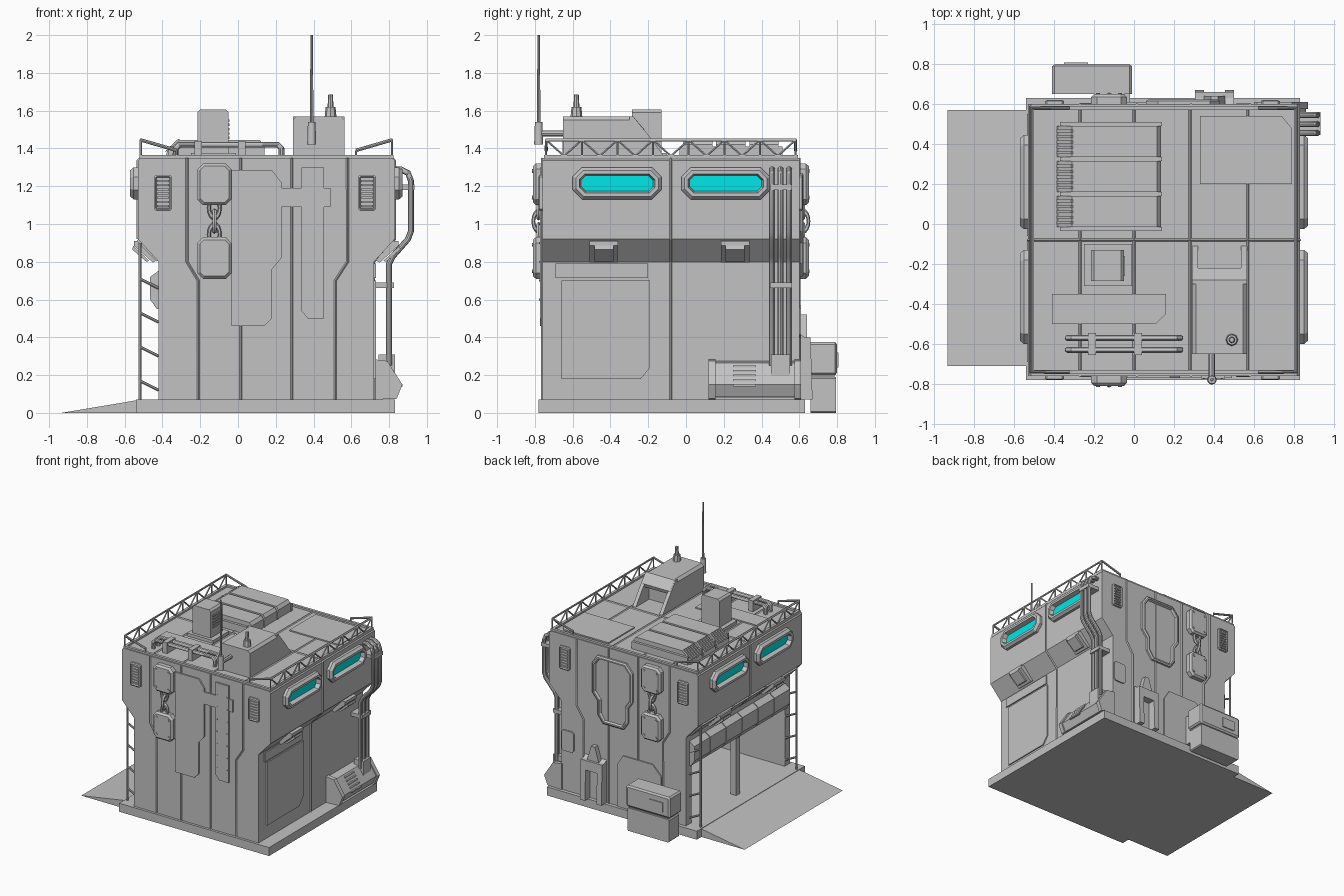
import bpy, bmesh, math

if "Cube" in bpy.data.objects:
    bpy.data.objects.remove(bpy.data.objects["Cube"])


def material(name, rgb):
    m = bpy.data.materials.new(name)
    m.use_nodes = True
    m.diffuse_color = (*rgb, 1)
    m.node_tree.nodes["Principled BSDF"].inputs["Base Color"].default_value = (*rgb, 1)
    return m


GREY = material("wall grey", (.545, .545, .545))
CYAN = material("window cyan", (.0, .82, .82))


def prism(name, axis, pts, a, b, insets=(), cap=None):
    """Extrude a profile along an axis; inset the end face at b in (width, depth) steps."""
    order = {"x": lambda u, v, d: (d, u, v), "y": lambda u, v, d: (u, d, v),
             "z": lambda u, v, d: (u, v, d)}[axis]
    bm = bmesh.new()
    ends = [[bm.verts.new(order(u, v, d)) for u, v in pts] for d in (a, b)]
    bm.faces.new(ends[0])
    end = bm.faces.new(ends[1])
    for i in range(len(pts)):
        j = (i + 1) % len(pts)
        bm.faces.new((ends[0][i], ends[0][j], ends[1][j], ends[1][i]))
    bmesh.ops.recalc_face_normals(bm, faces=bm.faces[:])
    for width, depth in insets:
        bmesh.ops.inset_region(bm, faces=[end], thickness=width, depth=depth)
    if cap:
        end.material_index = 1
    me = bpy.data.meshes.new(name)
    bm.to_mesh(me)
    bm.free()
    me.materials.append(GREY)
    if cap:
        me.materials.append(cap)
    ob = bpy.data.objects.new(name, me)
    bpy.context.collection.objects.link(ob)
    return ob


def octagon(u0, u1, v0, v1, c):
    return [(u0 + c, v0), (u1 - c, v0), (u1, v0 + c), (u1, v1 - c),
            (u1 - c, v1), (u0 + c, v1), (u0, v1 - c), (u0, v0 + c)]


def box(name, x0, x1, y0, y1, z0, z1):
    return prism(name, "z", [(x0, y0), (x1, y0), (x1, y1), (x0, y1)], z0, z1)


def tubes(name, paths, r, res=2):
    cu = bpy.data.curves.new(name, "CURVE")
    cu.dimensions = "3D"
    cu.bevel_depth, cu.bevel_resolution, cu.use_fill_caps = r, res, True
    for path in paths:
        sp = cu.splines.new("POLY")
        sp.points.add(len(path) - 1)
        for p, co in zip(sp.points, path):
            p.co = (*co, 1)
    cu.materials.append(GREY)
    ob = bpy.data.objects.new(name, cu)
    bpy.context.collection.objects.link(ob)
    bpy.ops.object.select_all(action="DESELECT")
    ob.select_set(True)
    bpy.context.view_layer.objects.active = ob
    bpy.ops.object.convert(target="MESH")
    bpy.ops.object.shade_smooth_by_angle()


def cyl(name, x, y, z0, z1, r0, r1, n=12):
    bpy.ops.mesh.primitive_cone_add(vertices=n, radius1=r0, radius2=r1, depth=z1 - z0,
                                    location=(x, y, (z0 + z1) / 2))
    ob = bpy.context.object
    ob.name = name
    ob.data.materials.append(GREY)
    bpy.ops.object.shade_smooth_by_angle()


# Wall positions: s picks the side, d is the distance out from the wall
def X(s, d=0):
    return .15 + s * (.68 + d)


def Y(s, d=0):
    return -.08 + s * (.68 + d)


# Body with a stepped section and an open garage hall on the -x side
half = [(.57, .05), (.57, .8), (.68, .92), (.68, 1.335), (.665, 1.35)]
outline = [(.15 + u, z) for u, z in half] + [(.15 - u, z) for u, z in reversed(half)]
body = prism("body", "y", outline, Y(-1), Y(1))
cutter = box("hall_cutter", -.6, .6, -.69, .53, .02, .56)
cutter.hide_render = True
cutter.hide_viewport = True
mod = body.modifiers.new("hall", "BOOLEAN")
mod.object, mod.operation, mod.solver = cutter, "DIFFERENCE", "EXACT"
box("door_post", -.42, -.37, -.105, -.055, .06, .57)
box("base", -.54, .83, -.78, .63, 0, .07)
prism("ramp", "y", [(-.935, 0), (-.53, 0), (-.53, .068)], -.71, .57)

# Roof rim and seams
for s in (-1, 1):
    box("roof_rim_side", *sorted((X(s, -.008), X(s, -.03))), Y(-1, -.008), Y(1, -.008), 1.33, 1.365)
    box("roof_rim_end", X(-1, -.008), X(1, -.008), *sorted((Y(s, -.008), Y(s, -.03))), 1.33, 1.365)
roof = [[(x, -.75, 1.35), (x, .59, 1.35)] for x in (-.27, 0, .28, .57)]
tubes("roof_seams", roof + [[(-.52, -.08, 1.35), (.82, -.08, 1.35)]], .007, 0)
walls = []
for s in (-1, 1):
    y = Y(s)
    walls += [[(x, y, .07), (x, y, 1.35)] for x in (.015, .285)]
    walls += [[(x, y, .07), (x, y, .7), (x + k, y, .8), (x + k, y, 1.35)]
              for x, k in ((-.21, -.06), (.515, .065))]
walls.append([(.15 + u, -.08, z) for u, z in half])
walls.append([(.15 - u, -.08, z) for u, z in half[2:]])
tubes("wall_seams", walls, .007, 0)

# Long windows and slope lamps on both sides
for s in (-1, 1):
    for y in (-.6, -.025):
        prism("window", "x", octagon(y, y + .47, 1.13, 1.3, .05), X(s, -.01), X(s, .022),
              [(.018, .02), (.02, 0), (.01, -.035)], CYAN)
    for y in (-.51, .185):
        def slope(pts):
            return [(.15 + s * u, z) for u, z in pts]
        prism("slope_lamp", "y", slope([(.58, .81), (.6, .795), (.7, .885), (.7, .91), (.67, .91)]),
              y, y + .15)
        prism("lamp_face", "y", slope([(.62, .805), (.635, .8), (.71, .865), (.705, .885)]),
              y + .025, y + .125)

# Front and back: chained plates and louvred vents
for s in (-1, 1):
    for z in (.71, 1.1):
        prism("lock_plate", "y", octagon(-.215, -.035, z, z + .22, .03), Y(s, -.01), Y(s, .035),
              [(.015, .015)])
        tubes("lock_bolts", [[(x, Y(s, .03), z + h), (x, Y(s, .055), z + h)]
                             for x in (-.18, -.07) for h in (.04, .18)], .01)
    for i, z in enumerate((.945, 1.015, 1.085)):
        bpy.ops.mesh.primitive_torus_add(major_segments=16, minor_segments=6, major_radius=.038,
            minor_radius=.013, location=(-.125, Y(s, .02), z),
            rotation=(math.pi / 2, 0, math.pi / 2 * (i % 2)))
        link = bpy.context.object
        link.name = "chain_link"
        link.scale = (.75, 1.3, 1)
        link.data.materials.append(GREY)
        bpy.ops.object.shade_smooth_by_angle()
    for x in (-.445, .635):
        prism("vent", "y", octagon(x, x + .095, 1.07, 1.26, .01), Y(s, -.01), Y(s, .015),
              [(.01, .005), (.005, -.012)])
        for i in range(7):
            z = 1.09 + i * .022
            box("vent_slat", x + .015, x + .08, *sorted((Y(s), Y(s, .016))), z, z + .011)

# Front panels
prism("front_panel", "y", [(-.035, .46), (.14, .46), (.18, .5), (.18, .76), (.23, .82),
      (.23, 1.22), (.18, 1.285), (-.035, 1.285)], Y(-1), Y(-1, .012))
box("front_bracket", .225, .49, Y(-1, .01), Y(-1), 1.09, 1.19)
prism("rivet_strip", "y", [(.335, .54), (.37, .5), (.455, .5), (.455, 1.3), (.335, 1.3)],
      Y(-1), Y(-1, .014))
tubes("strip_rivets", [[(x, Y(-1, .01), z / 10), (x, Y(-1, .017), z / 10)]
                       for x in (.35, .44) for z in range(6, 13)], .005)

# Back: tapered hatch, service gate, small plate and utility crate
prism("back_hatch", "y", [(.14, .72), (.33, .72), (.38, .79), (.38, .9), (.43, .96), (.43, 1.2),
      (.38, 1.27), (.12, 1.27), (.06, 1.2), (.06, .96), (.1, .9), (.1, .78)], Y(1), Y(1, .015),
      [(.012, .008), (.012, 0), (.008, -.018)])
for x in (.305, .455):
    prism("gate_leg", "x", [(.6, .07), (.67, .07), (.66, .38), (.6, .42)], x, x + .045)
box("gate_top", .305, .5, .6, .66, .32, .4)
prism("gate_cap", "y", [(.35, .4), (.455, .4), (.42, .52), (.385, .52)], .6, .64)
prism("back_plate", "y", octagon(.6, .71, .4, .57, .015), Y(1), Y(1, .01))
prism("back_low_panel", "y", [(-.2, .07), (.2, .07), (.2, .42), (.15, .5), (-.12, .5), (-.2, .42)],
      Y(1), Y(1, .01))
prism("crate_lower", "y", octagon(-.4, -.02, 0, .19, .008), .66, .795)
prism("crate_upper", "y", octagon(-.41, -.01, .2, .375, .012), .65, .79, [(.015, .01)])
box("crate_core", -.39, -.03, .66, .785, .18, .21)
box("crate_label", -.35, -.23, .79, .808, .24, .32)
box("crate_duct", -.18, -.02, .59, .66, .08, .33)

# Plates on the +x wall
prism("side_panel", "x", [(-.66, .18), (-.24, .18), (-.19, .24), (-.19, .7), (-.66, .7)], .72, .73)
box("side_strip", .72, .73, -.69, -.2, .715, .79)

# Ground machine with grille, and the triple pipe above it
prism("machine", "y", [(.71, .08), (.83, .085), (.86, .15), (.785, .265), (.71, .275)], .12, .61)
for y in (.12, .575):
    prism("machine_end", "y", [(.71, .07), (.84, .075), (.87, .15), (.79, .275), (.71, .285)],
          y, y + .035)
for i in range(5):
    z = .14 + i * .025
    x = .863 - (z - .14) * .64
    box("machine_slat", x - .04, x + .008, .25, .37, z, z + .012)
tubes("wall_pipes", [[(.8, y, .25), (.8, y, .79), (.82, y, .83), (.9, y, .92), (.915, y, .96),
                      (.915, y, 1.23), (.9, y, 1.27), (.86, y, 1.29), (.8, y, 1.29)]
                     for y in (.455, .5, .545)], .016, res=3)
box("pipe_foot", .745, .83, .45, .55, .19, .31)
box("pipe_clamp_low", .71, .825, .445, .56, .66, .69)
box("pipe_clamp_high", .82, .935, .445, .56, 1.18, 1.21)

# Awning over the garage and side lattices
for i in range(6):
    y = -.7 + i * .21
    prism("awning_segment", "y", [(-.41, .76), (-.465, .72), (-.465, .6), (-.43, .55), (-.41, .55)],
          y + .004, y + .206)
    prism("slope_panel", "y", [(-.425, .81), (-.43, .8), (-.537, .91), (-.525, .92)], y + .01, y + .2)
lattice = []
for y in (-.7, .55):
    lattice.append([(-.52, y, .05), (-.52, y, .9)])
    lattice += [[(-.52, y, z + .05), (-.42, y, z)] for z in (.12, .3, .48, .66)]
tubes("side_lattice", lattice, .008)

# Roof railings with truss bars and sloping returns
rails, bars = [], []
for s in (-1, 1):
    x = X(s, -.015)
    rails.append([(x - s * .19, Y(-1, -.02), 1.39), (x, Y(-1, -.02), 1.445),
                  (x, Y(1, -.02), 1.445), (x - s * .19, Y(1, -.02), 1.39)])
    n = 14
    for i in range(n):
        y0, y1 = (Y(-1, -.02) + 1.32 * k / n for k in (i, i + 1))
        z0, z1 = (1.36, 1.445) if i % 2 else (1.445, 1.36)
        bars.append([(x, y0, z0), (x, y1, z1)])
        if i % 2:
            bars.append([(x, y1, 1.35), (x, y1, 1.445)])
    for t in (-1, 1):
        bars.append([(x, Y(t, -.02), 1.3), (x, Y(t, -.02), 1.445)])
        bars.append([(x - s * .19, Y(t, -.02), 1.35), (x - s * .19, Y(t, -.02), 1.39)])
tubes("roof_rails", rails, .009)
tubes("rail_truss", bars, .006, res=1)

# Roof cabin with hollow sloping tail, finial and antenna
prism("roof_cabin", "y", octagon(.29, .565, 1.33, 1.57, .02), -.65, -.29, [(.008, .006)])
tail = [(-.3, 1.35), (-.3, 1.57), (-.28, 1.57), (-.19, 1.46), (-.11, 1.35)]
for x in (.29, .535):
    prism("cabin_fin", "x", tail, x, x + .03)
prism("cabin_tail_roof", "x", [(-.3, 1.54), (-.3, 1.57), (-.28, 1.57), (-.22, 1.5), (-.23, 1.47)],
      .3, .55)
cyl("finial_base", .49, -.58, 1.56, 1.62, .032, .026, 8)
cyl("finial_tip", .49, -.58, 1.62, 1.685, .016, .012, 8)
tubes("antenna_bracket", [[(.39, -.64, 1.48), (.39, -.78, 1.48)]], .016)
cyl("antenna_socket", .39, -.78, 1.42, 1.54, .024, .02)
cyl("antenna_mast", .39, -.78, 1.53, 1.82, .009, .008, 8)
cyl("antenna_tip", .39, -.78, 1.8, 2, .007, .006, 8)

# Roof chimney with grille
box("chimney_plate", -.25, -.01, -.31, -.1, 1.34, 1.375)
prism("chimney", "y", octagon(-.215, -.05, 1.35, 1.605, .015), -.285, -.13)
for i in range(5):
    z = 1.45 + i * .023
    box("chimney_slat", -.052, -.044, -.26, -.16, z, z + .012)

# Roof ventilation blocks with sloped louvres
for i in range(3):
    y = -.025 + i * .175
    prism("vent_block", "y", [(-.385, 1.35), (-.375, 1.385), (-.31, 1.445), (.115, 1.445),
          (.135, 1.42), (.135, 1.35)], y + .01, y + .165)
    for j in range(5):
        b = y + .025 + j * .027
        prism("louvre", "y", [(-.387, 1.38), (-.38, 1.392), (-.315, 1.452), (-.3, 1.44)], b, b + .014)
for i in range(4):
    y = -.025 + i * .175
    box("vent_rib", -.37, .14, y - .01, y + .01, 1.35, 1.41)

# Roof pipes, clamps and loose panels
tubes("roof_pipes", [[(-.33, y, 1.35), (-.33, y, 1.4), (-.31, y, 1.42), (.21, y, 1.42),
                      (.23, y, 1.4), (.23, y, 1.35)] for y in (-.57, -.63)], .016, res=3)
for x in (-.21, .02):
    box("roof_pipe_clamp", x - .02, x + .02, -.655, -.545, 1.35, 1.44)
prism("roof_panel", "z", [(.33, .2), (.79, .2), (.79, .48), (.74, .54), (.33, .54)], 1.35, 1.36)
prism("roof_strip", "z", [(-.41, -.5), (.11, -.5), (.16, -.45), (.16, -.35), (-.41, -.35)], 1.35, 1.36)
